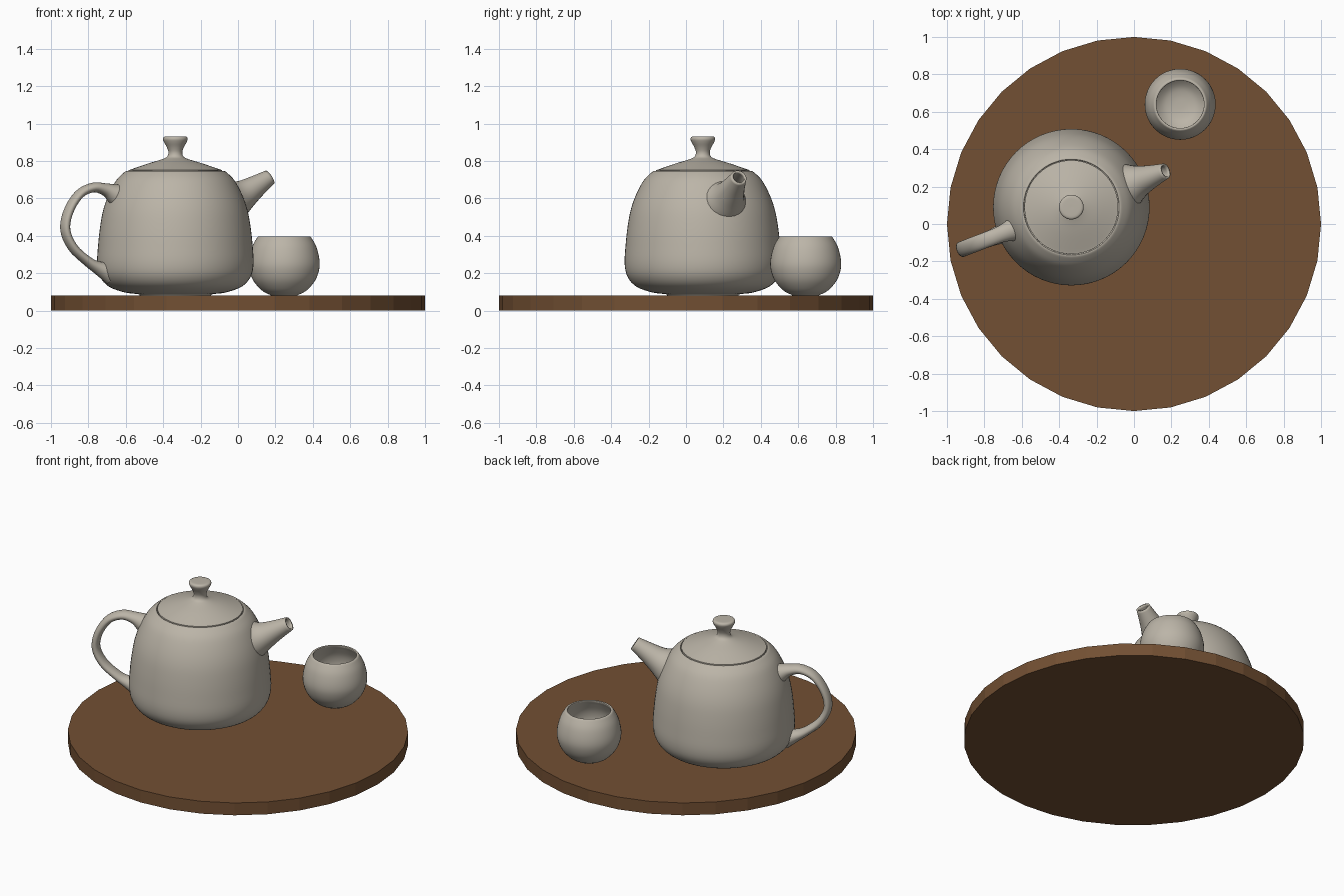
import bpy, bmesh, math
from mathutils import Vector

if "Cube" in bpy.data.objects:
    bpy.data.objects.remove(bpy.data.objects["Cube"])

POT = Vector((-0.335, 0.09, 0))
ANG = math.radians(21)            # heading of the spout; the handle is opposite


def material(name, rgb):
    m = bpy.data.materials.new(name)
    m.diffuse_color = (*rgb, 1)
    m.use_nodes = True
    m.node_tree.nodes["Principled BSDF"].inputs["Base Color"].default_value = m.diffuse_color
    return m


clay = material("clay", (0.50, 0.46, 0.39))
wood = material("wood", (0.17, 0.08, 0.033))


def smooth_path(pts, steps=4):
    """Catmull-Rom curve through tuples of any size; a doubled point makes a corner."""
    p = [Vector(q) for q in pts]
    p = [p[0]] + p + [p[-1]]
    out = []
    for a, b, c, d in zip(p, p[1:], p[2:], p[3:]):
        if (c - b).length < 1e-6:
            continue
        for i in range(steps):
            t = i / steps
            out.append(0.5 * (2 * b + (c - a) * t + (2 * a - 5 * b + 4 * c - d) * t * t
                              + (3 * b - a - 3 * c + d) * t ** 3))
    return out + [p[-1]]


def make(name, rings, mat, closed_ends=False, angle=40):
    bm = bmesh.new()
    loops = [[bm.verts.new(v) for v in r] for r in rings]
    n = len(loops[0])
    for a, b in zip(loops, loops[1:]):
        for i in range(n):
            j = (i + 1) % n
            bm.faces.new((a[i], a[j], b[j], b[i]))
    if closed_ends:
        bm.faces.new(loops[0][::-1])
        bm.faces.new(loops[-1])
    bmesh.ops.remove_doubles(bm, verts=bm.verts, dist=1e-5)
    bmesh.ops.recalc_face_normals(bm, faces=bm.faces)
    me = bpy.data.meshes.new(name)
    bm.to_mesh(me)
    bm.free()
    ob = bpy.data.objects.new(name, me)
    bpy.context.collection.objects.link(ob)
    me.materials.append(mat)
    bpy.ops.object.select_all(action='DESELECT')
    bpy.context.view_layer.objects.active = ob
    ob.select_set(True)
    bpy.ops.object.shade_smooth_by_angle(angle=math.radians(angle))
    return ob


def lathe(name, profile, centre, n=64):
    rings = [[centre + Vector((max(r, 0) * math.cos(2 * math.pi * i / n),
                               max(r, 0) * math.sin(2 * math.pi * i / n), z)) for i in range(n)]
             for r, z in smooth_path(profile)]
    return make(name, rings, clay)


def sweep(name, stations, heading, n=24):
    """Stations: (distance from pot axis, z, half thickness, half width)."""
    fwd = Vector((math.cos(heading), math.sin(heading), 0))
    side = Vector((-fwd.y, fwd.x, 0))
    up = Vector((0, 0, 1))
    s = smooth_path(stations, 5)
    rings = []
    for i, (d, z, a, b) in enumerate(s):
        p, q = s[max(i - 1, 0)], s[min(i + 1, len(s) - 1)]
        t = (fwd * (q[0] - p[0]) + up * (q[1] - p[1])).normalized()
        nrm = side.cross(t)
        c = POT + fwd * d + up * z
        rings.append([c + nrm * a * math.cos(2 * math.pi * k / n)
                      + side * b * math.sin(2 * math.pi * k / n) for k in range(n)])
    return make(name, rings, clay)


# Tray: flat-sided round board
bpy.ops.mesh.primitive_cylinder_add(vertices=32, radius=1, depth=0.08, location=(0, 0, 0.04))
tray = bpy.context.object
tray.name = "tray"
tray.data.materials.append(wood)

# Teapot body
lathe("teapot_body", [(0, 0.08), (0.19, 0.08), (0.19, 0.08), (0.20, 0.088), (0.27, 0.097),
                      (0.355, 0.128), (0.402, 0.18), (0.418, 0.25), (0.413, 0.35),
                      (0.402, 0.45), (0.385, 0.54), (0.357, 0.62), (0.317, 0.695),
                      (0.275, 0.738), (0.258, 0.747), (0.252, 0.742), (0.23, 0.735), (0, 0.735)], POT)

# Lid with its knob
lathe("lid", [(0, 0.737), (0.25, 0.737), (0.25, 0.737), (0.25, 0.75), (0.24, 0.754),
              (0.15, 0.785), (0.075, 0.808), (0.045, 0.822), (0.037, 0.845), (0.045, 0.872),
              (0.06, 0.9), (0.066, 0.918), (0.058, 0.93), (0.03, 0.932), (0, 0.932)], POT, 48)

# Handle: flattened loop that flares where it meets the body
sweep("handle", [(0.30, 0.60, 0.085, 0.075), (0.35, 0.625, 0.055, 0.058),
                 (0.40, 0.647, 0.034, 0.045), (0.47, 0.658, 0.026, 0.042),
                 (0.55, 0.622, 0.024, 0.042), (0.612, 0.53, 0.024, 0.042),
                 (0.63, 0.43, 0.024, 0.042), (0.585, 0.335, 0.024, 0.042),
                 (0.50, 0.262, 0.026, 0.042), (0.44, 0.228, 0.036, 0.046),
                 (0.37, 0.20, 0.06, 0.06)], ANG + math.pi)

# Spout: hollow taper
spout = sweep("spout", [(0.27, 0.572, 0.16, 0.16), (0.335, 0.592, 0.115, 0.12),
                        (0.39, 0.619, 0.083, 0.086), (0.455, 0.66, 0.062, 0.063),
                        (0.54, 0.713, 0.042, 0.042)], ANG)
wall = spout.modifiers.new("wall", 'SOLIDIFY')
wall.thickness = 0.011
wall.offset = -1

# Cup: hollow round bowl
lathe("cup", [(0, 0.08), (0.065, 0.08), (0.075, 0.084), (0.12, 0.108), (0.165, 0.16),
              (0.187, 0.22), (0.188, 0.275), (0.172, 0.34), (0.148, 0.385), (0.137, 0.397),
              (0.127, 0.392), (0.14, 0.365), (0.163, 0.31), (0.168, 0.25), (0.15, 0.185),
              (0.1, 0.135), (0.05, 0.118), (0, 0.115)], Vector((0.247, 0.64, 0)), 48)
